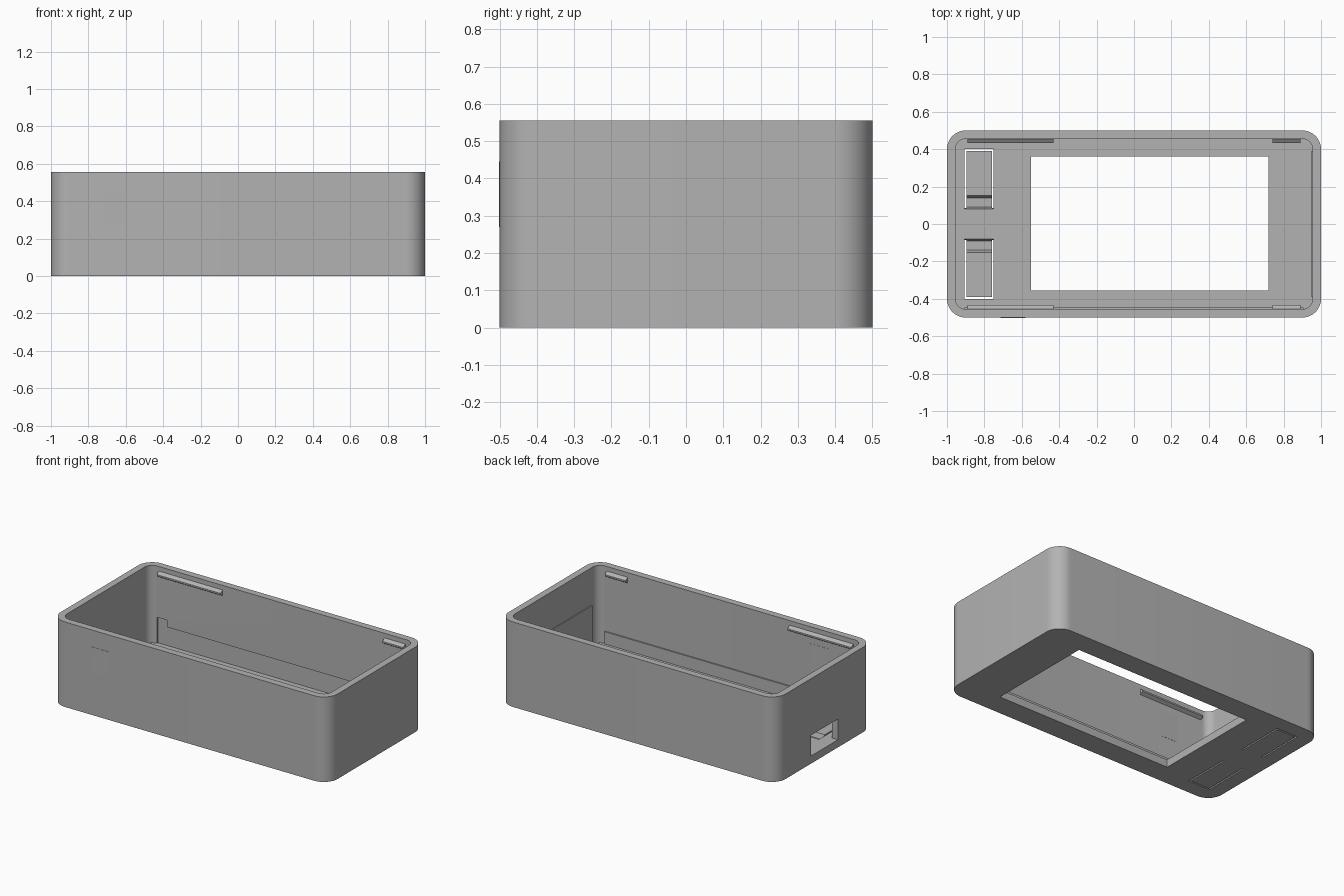
import bpy, bmesh, math
from mathutils import Matrix, Vector

cube = bpy.data.objects.get("Cube")
if cube:
    bpy.data.objects.remove(cube, do_unlink=True)

HEIGHT, FLOOR = 0.555, 0.05
IN_X, IN_Y = 0.955, 0.455

mat = bpy.data.materials.new("grey_plastic")
mat.use_nodes = True
GREY = (0.45, 0.45, 0.45, 1)
mat.diffuse_color = GREY
mat.node_tree.nodes["Principled BSDF"].inputs["Base Color"].default_value = GREY


def prism(name, pts, depth):
    """Solid made by sweeping a closed outline along a depth vector."""
    bm = bmesh.new()
    face = bm.faces.new([bm.verts.new(p) for p in pts])
    ext = bmesh.ops.extrude_face_region(bm, geom=[face])
    moved = [g for g in ext["geom"] if isinstance(g, bmesh.types.BMVert)]
    bmesh.ops.translate(bm, vec=Vector(depth), verts=moved)
    bmesh.ops.recalc_face_normals(bm, faces=bm.faces)
    mesh = bpy.data.meshes.new(name)
    bm.to_mesh(mesh)
    bm.free()
    mesh.materials.append(mat)
    obj = bpy.data.objects.new(name, mesh)
    bpy.context.collection.objects.link(obj)
    return obj


def box(name, x, y, z):
    pts = [(x[0], y[0], z[0]), (x[1], y[0], z[0]), (x[1], y[1], z[0]), (x[0], y[1], z[0])]
    return prism(name, pts, (0, 0, z[1] - z[0]))


def rounded_box(name, hx, hy, r, z0, z1, steps=12):
    pts = []
    for i, (sx, sy) in enumerate([(1, 1), (-1, 1), (-1, -1), (1, -1)]):
        for k in range(steps + 1):
            a = math.pi / 2 * (i + k / steps)
            pts.append((sx * (hx - r) + r * math.cos(a), sy * (hy - r) + r * math.sin(a), z0))
    return prism(name, pts, (0, 0, z1 - z0))


def cut(target, cutter):
    mod = target.modifiers.new("cut", "BOOLEAN")
    mod.operation, mod.solver, mod.object = "DIFFERENCE", "EXACT", cutter
    bpy.context.view_layer.objects.active = target
    bpy.ops.object.modifier_apply(modifier=mod.name)
    bpy.data.objects.remove(cutter, do_unlink=True)


# Case shell: rounded tray with a display window and an end port
case = rounded_box("case_shell", 1, 0.5, 0.1, 0, HEIGHT)
cut(case, rounded_box("cavity", IN_X, IN_Y, 0.055, FLOOR, 1))
cut(case, box("window", (-0.55, 0.72), (-0.355, 0.36), (-0.1, 0.2)))
cut(case, box("port", (-1.1, -0.9), (-0.14, 0.14), (FLOOR, 0.185)))

# Shallow board recess in the back wall, with a raised corner
steps = [(-0.904, FLOOR), (0.9, FLOOR), (0.9, 0.175), (-0.83, 0.175), (-0.83, 0.22), (-0.904, 0.22)]
cut(case, prism("recess", [(x, 0.44, z) for x, z in steps], (0, 0.024, 0)))

# Flexible button tongues: slits on three sides and a thinned hinge
X0, X1, SLIT = -0.905, -0.75, 0.009
for s in (-1, 1):
    def span(a, b):
        return sorted((s * a, s * b))
    for x in (X0, X1 - SLIT):
        cut(case, box("slit", (x, x + SLIT), span(0.085, 0.40), (-0.1, 0.1)))
    cut(case, box("slit", (X0, X1), span(0.40 - SLIT, 0.40), (-0.1, 0.1)))
    groove = [(0.080, 0.051), (0.090, 0.02), (0.140, 0.02), (0.152, 0.051)]
    cut(case, prism("hinge", [(X0, s * y, z) for y, z in groove], (X1 - X0, 0, 0)))

bpy.ops.object.select_all(action="DESELECT")
case.select_set(True)
bpy.context.view_layer.objects.active = case
bpy.ops.object.shade_smooth_by_angle(angle=math.radians(25))

# Low ledges along the front and left walls
box("front_ledge", (-0.905, 0.905), (-0.46, -0.446), (FLOOR - 0.01, 0.13))
box("left_ledge", (0.949, 0.96), (-0.39, 0.39), (FLOOR - 0.01, 0.31))

# Snap ridges under the rim on both long walls
ridge = [(0.458, 0.527), (0.434, 0.51), (0.434, 0.50), (0.458, 0.485)]
for s, side in ((-1, "front"), (1, "back")):
    for x0, x1, size in ((-0.89, -0.43, "long"), (0.74, 0.89, "short")):
        prism(f"{side}_{size}_snap_ridge", [(x0, s * y, z) for y, z in ridge], (x1 - x0, 0, 0))

# Thin plate set flush in the front wall
box("front_plate", (-0.715, -0.58), (-0.5015, -0.454), (0.27, 0.445))
